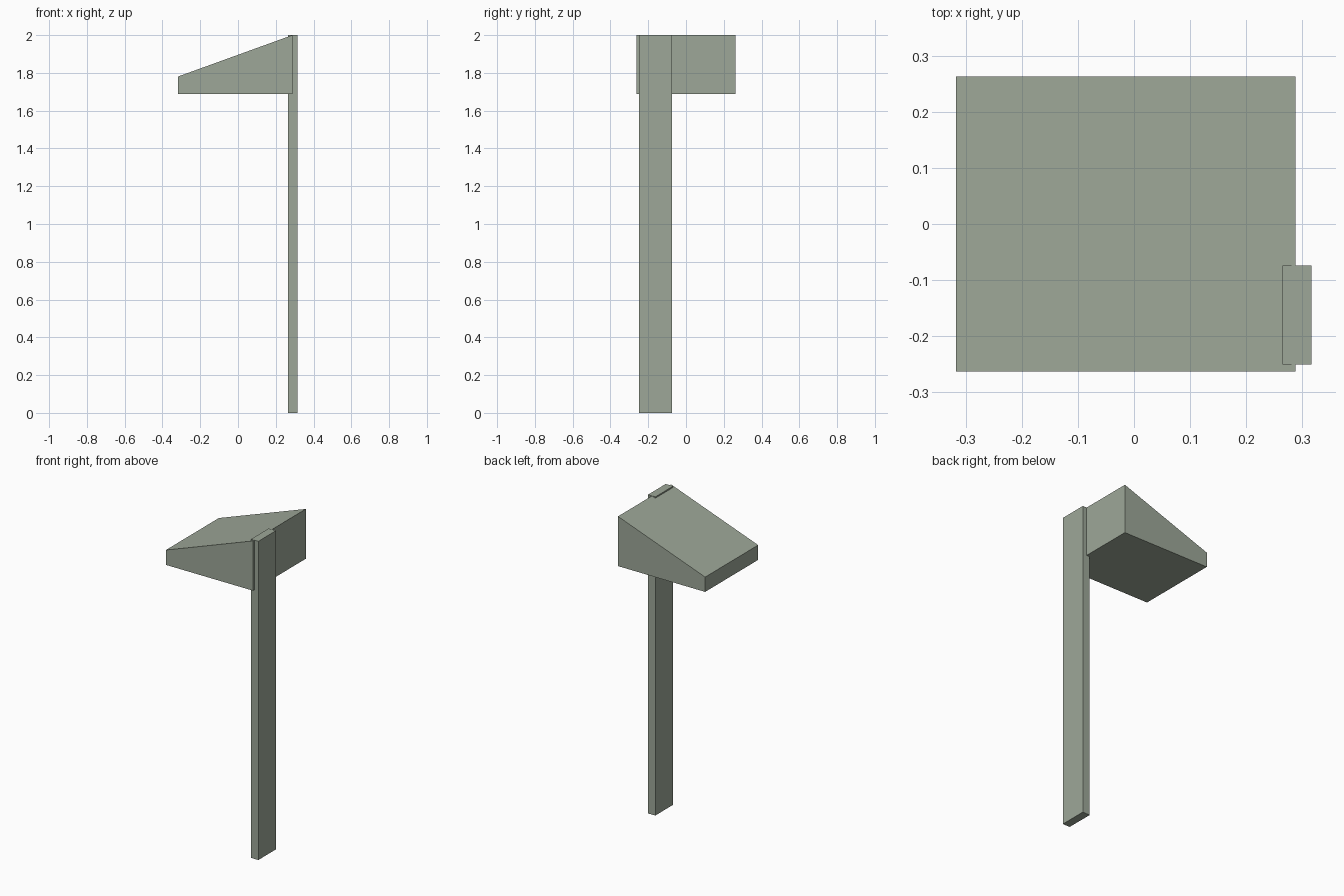
import bpy

cube = bpy.data.objects.get("Cube")
if cube:
    bpy.data.objects.remove(cube, do_unlink=True)

# Single grey-green paint
paint = bpy.data.materials.new("grey_green")
paint.use_nodes = True
colour = (0.34, 0.39, 0.315, 1)
paint.diffuse_color = colour
paint.node_tree.nodes["Principled BSDF"].inputs["Base Color"].default_value = colour


def extrude_profile(name, profile, y_front, y_back):
    """Solid from an (x, z) outline, counter-clockwise seen from the front."""
    n = len(profile)
    verts = [(x, y, z) for y in (y_front, y_back) for x, z in profile]
    faces = [tuple(range(n)), tuple(reversed(range(n, 2 * n)))]
    for i in range(n):
        j = (i + 1) % n
        faces.append((i, i + n, j + n, j))
    mesh = bpy.data.meshes.new(name)
    mesh.from_pydata(verts, [], faces)
    mesh.materials.append(paint)
    obj = bpy.data.objects.new(name, mesh)
    bpy.context.collection.objects.link(obj)
    return obj


# Tall flat post
extrude_profile("post", [(0.265, 0), (0.316, 0), (0.316, 2), (0.265, 2)],
                -0.25, -0.074)

# Wedge-shaped head with a sloping top
extrude_profile("wedge_head",
                [(-0.317, 1.688), (0.288, 1.688), (0.288, 2), (-0.317, 1.781)],
                -0.263, 0.263)
